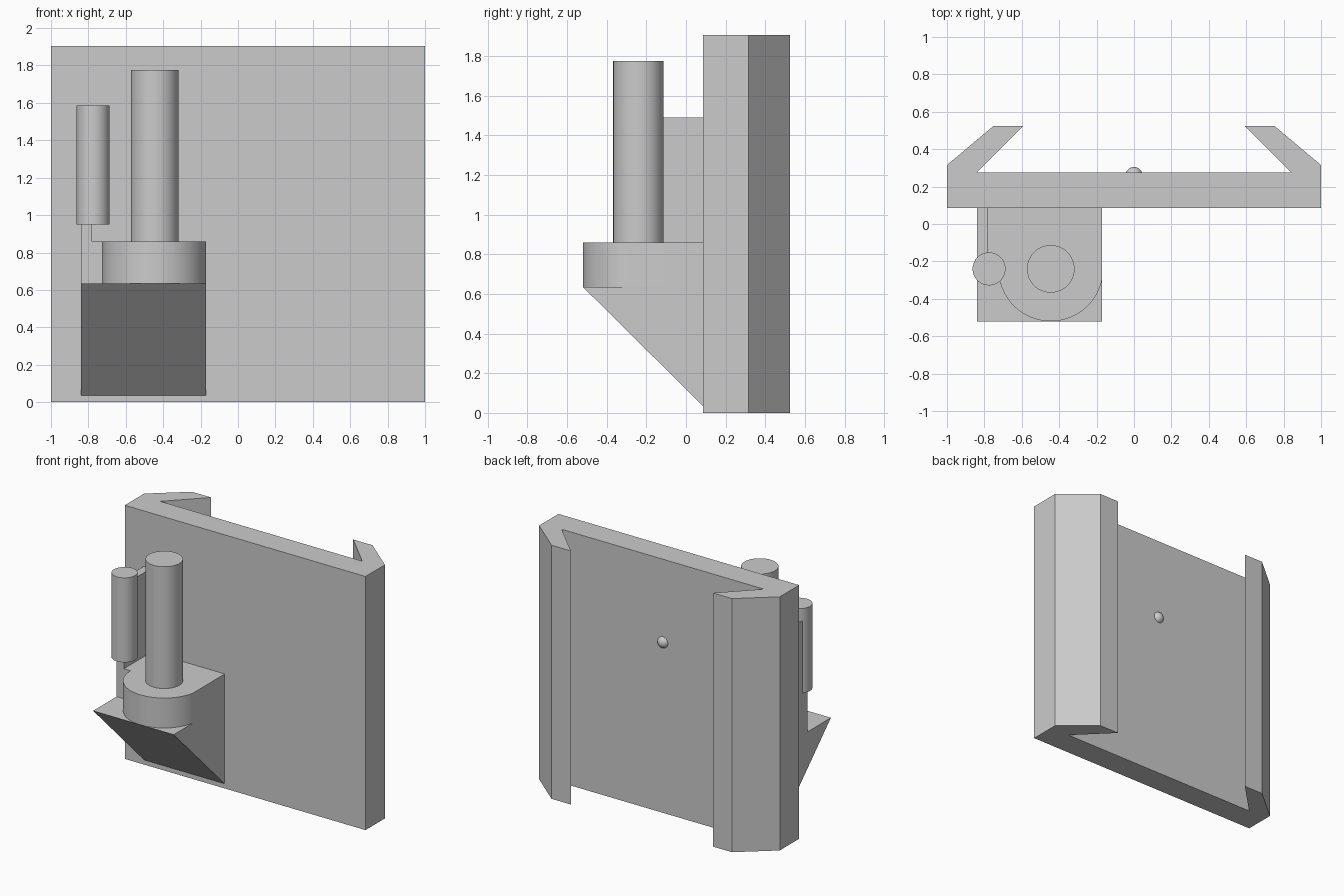
import bpy, bmesh, math
from mathutils import Matrix, Vector

cube = bpy.data.objects.get("Cube")
if cube:
    bpy.data.objects.remove(cube, do_unlink=True)

grey = bpy.data.materials.new("light grey")
grey.use_nodes = True
GREY = (0.6, 0.6, 0.6, 1)
grey.diffuse_color = GREY
grey.node_tree.nodes["Principled BSDF"].inputs["Base Color"].default_value = GREY


def finish(name, bm, smooth=False):
    bmesh.ops.recalc_face_normals(bm, faces=bm.faces)
    mesh = bpy.data.meshes.new(name)
    bm.to_mesh(mesh)
    bm.free()
    mesh.materials.append(grey)
    obj = bpy.data.objects.new(name, mesh)
    bpy.context.collection.objects.link(obj)
    if smooth:
        bpy.ops.object.select_all(action='DESELECT')
        obj.select_set(True)
        bpy.context.view_layer.objects.active = obj
        bpy.ops.object.shade_smooth_by_angle(angle=math.radians(30))
    return obj


def prism(name, points, direction, smooth=False):
    """Extrude a closed outline of 3D points along a direction."""
    bm = bmesh.new()
    face = bm.faces.new([bm.verts.new(p) for p in points])
    new = bmesh.ops.extrude_face_region(bm, geom=[face])["geom"]
    verts = [v for v in new if isinstance(v, bmesh.types.BMVert)]
    bmesh.ops.translate(bm, verts=verts, vec=Vector(direction))
    return finish(name, bm, smooth)


def pin(name, x, y, radius, bottom, top):
    bm = bmesh.new()
    bmesh.ops.create_cone(bm, cap_ends=True, segments=64, radius1=radius,
                          radius2=radius, depth=top - bottom,
                          matrix=Matrix.Translation((x, y, (bottom + top) / 2)))
    return finish(name, bm, True)


# Back plate with two inward-hooked rails, one mirrored outline
half = [(1, 0.085), (1, 0.315), (0.75, 0.525), (0.59, 0.525), (0.84, 0.275)]
outline = half + [(-x, y) for x, y in reversed(half)]
prism("rail_plate", [(x, y, 0) for x, y in outline], (0, 0, 1.905))

# Sloped support wedge
left, right, back = -0.84, -0.17, 0.085
wedge = [(back, 0.035), (-0.52, 0.635), (back, 0.635)]
prism("support_wedge", [(left, y, z) for y, z in wedge], (right - left, 0, 0))

# Round-nosed ledge on the wedge
cx, cy, r = -0.445, -0.24, 0.28
end = 2 * math.pi - math.acos((right - cx) / r)
steps = 40
arc = [(cx + r * math.cos(a), cy + r * math.sin(a))
       for a in (math.pi + (end - math.pi) * i / steps for i in range(steps + 1))]
ledge = [(left, back), (left, cy)] + arc + [(right, back)]
prism("ledge", [(x, y, 0.635) for x, y in ledge], (0, 0, 0.225), True)

# Main pin, side pin and the thin web carrying the side pin
pin("main_pin", cx, cy, 0.127, 0.86, 1.775)
pin("side_pin", -0.775, cy, 0.088, 0.95, 1.585)
web = [(left, cy), (-0.78, cy), (-0.78, back), (left, back)]
prism("side_web", [(x, y, 0.86) for x, y in web], (0, 0, 0.63))

# Small locating bump on the rear face
bm = bmesh.new()
bmesh.ops.create_uvsphere(bm, u_segments=32, v_segments=16, radius=0.045,
                          matrix=Matrix.Translation((0, 0.26, 1.28)))
finish("locating_bump", bm, True)
